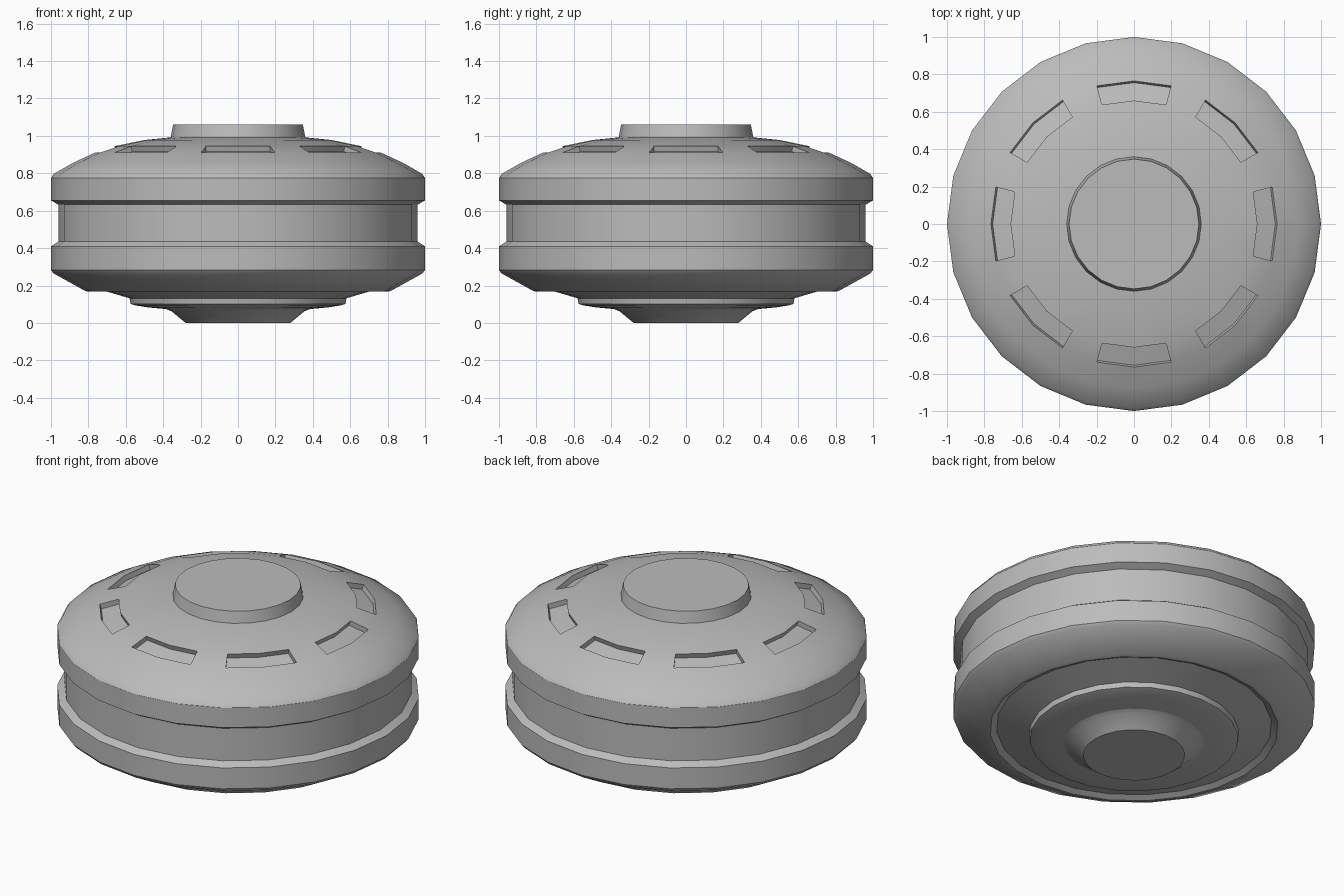
import bpy, bmesh, math

SIDES = 24

cube = bpy.data.objects.get("Cube")
if cube:
    bpy.data.objects.remove(cube, do_unlink=True)

grey = bpy.data.materials.new("plain grey")
grey.use_nodes = True
colour = (0.5, 0.5, 0.5, 1)
grey.diffuse_color = colour
grey.node_tree.nodes["Principled BSDF"].inputs["Base Color"].default_value = colour


def lathe(name, profile, cap_bottom=False, cap_top=False, recess=None):
    """Turn a bottom-to-top (radius, height) profile around the z axis."""
    bm = bmesh.new()
    rings = []
    for r, z in profile:
        angles = [math.tau * j / SIDES for j in range(SIDES)]
        rings.append([bm.verts.new((r * math.cos(a), r * math.sin(a), z)) for a in angles])
    bands = []
    for low, high in zip(rings, rings[1:]):
        band = []
        for j in range(SIDES):
            k = (j + 1) % SIDES
            band.append(bm.faces.new((low[j], low[k], high[k], high[j])))
        bands.append(band)
    if cap_bottom:
        bm.faces.new(rings[0][::-1])
    if cap_top:
        bm.faces.new(rings[-1])
    bm.normal_update()
    if recess is not None:
        sink_windows(bm, bands[recess], 0.03)
    mesh = bpy.data.meshes.new(name)
    bm.to_mesh(mesh)
    bm.free()
    mesh.materials.append(grey)
    obj = bpy.data.objects.new(name, mesh)
    bpy.context.collection.objects.link(obj)
    bpy.ops.object.select_all(action="DESELECT")
    obj.select_set(True)
    bpy.context.view_layer.objects.active = obj
    bpy.ops.object.shade_smooth_by_angle(angle=math.radians(32))
    return obj


def sink_windows(bm, band, depth):
    """Push pairs of faces inward, leaving every third face as a gap."""
    for start in range(2, SIDES, 3):
        pair = [band[start], band[(start + 1) % SIDES]]
        normal = (pair[0].normal + pair[1].normal).normalized()
        result = bmesh.ops.extrude_face_region(bm, geom=pair)
        moved = [g for g in result["geom"] if isinstance(g, bmesh.types.BMVert)]
        bmesh.ops.translate(bm, verts=moved, vec=-normal * depth)
        bmesh.ops.delete(bm, geom=[f for f in pair if f.is_valid], context="FACES")


# Foot and the shallow disc it hangs from
lathe("foot", [(0.28, 0), (0.355, 0.062), (0.385, 0.074)], cap_bottom=True)
lathe("base_disc", [(0.385, 0.074), (0.48, 0.083), (0.55, 0.094),
                    (0.575, 0.102), (0.58, 0.132)])

# Lower shell: sunken underside, rim, chamfer and lower band
lathe("lower_shell", [(0.58, 0.132), (0.76, 0.185), (0.795, 0.167), (0.815, 0.17),
                      (0.985, 0.264), (1, 0.283), (1, 0.41), (0.96, 0.435)])

# Recessed waist between the two bands
lathe("waist", [(0.96, 0.435), (0.96, 0.632)])

# Upper shell: upper band and dome with a ring of sunken windows
lathe("upper_shell", [(0.96, 0.632), (1, 0.655), (1, 0.775), (0.985, 0.797),
                      (0.88, 0.857), (0.765, 0.91), (0.66, 0.945),
                      (0.5, 0.978), (0.36, 0.992)], recess=5)

# Raised cap on top
lathe("top_cap", [(0.36, 0.992), (0.347, 1.06)], cap_top=True)
